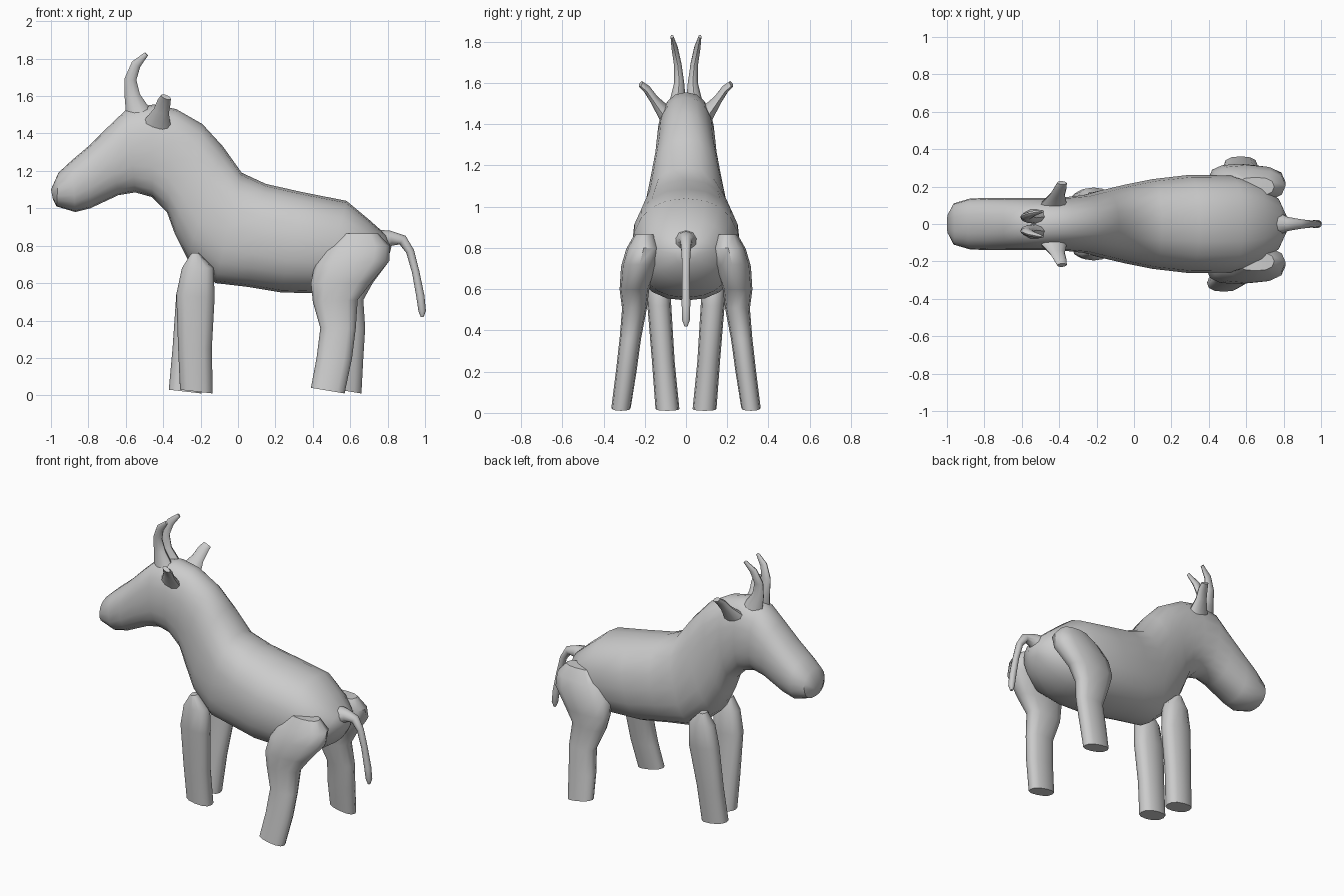
import bpy, bmesh, math
from mathutils import Vector

if "Cube" in bpy.data.objects:
    bpy.data.objects.remove(bpy.data.objects["Cube"])

hide = bpy.data.materials.new("grey hide")
hide.use_nodes = True
hide.diffuse_color = (0.6, 0.6, 0.6, 1)
hide.node_tree.nodes["Principled BSDF"].inputs["Base Color"].default_value = (0.6, 0.6, 0.6, 1)


def loft(name, rings, sides=16, power=2.0):
    """Skin a row of superellipse rings given as (centre, axis u, axis v)."""
    bm = bmesh.new()
    loops = []
    for c, u, v in rings:
        loop = []
        for i in range(sides):
            a = 2 * math.pi * i / sides
            ca, sa = math.cos(a), math.sin(a)
            p = c + u * math.copysign(abs(ca) ** (2 / power), ca)
            loop.append(bm.verts.new(p + v * math.copysign(abs(sa) ** (2 / power), sa)))
        loops.append(loop)
    for a, b in zip(loops, loops[1:]):
        for i in range(sides):
            j = (i + 1) % sides
            bm.faces.new((a[i], a[j], b[j], b[i]))
    bm.faces.new(loops[0][::-1])
    bm.faces.new(loops[-1])
    bmesh.ops.recalc_face_normals(bm, faces=bm.faces)
    mesh = bpy.data.meshes.new(name)
    bm.to_mesh(mesh)
    bm.free()
    mesh.materials.append(hide)
    ob = bpy.data.objects.new(name, mesh)
    bpy.context.collection.objects.link(ob)
    bpy.ops.object.select_all(action="DESELECT")
    ob.select_set(True)
    bpy.context.view_layer.objects.active = ob
    bpy.ops.object.shade_smooth_by_angle(angle=math.radians(45))
    return ob


def span(x1, z1, x2, z2, w, y=0.0):
    """Ring between two outline points in the side profile."""
    a, b = Vector((x1, y, z1)), Vector((x2, y, z2))
    return (a + b) / 2, (a - b) / 2, Vector((0, w, 0))


def tube(name, points, flat=1.0):
    """Tapered tube through (x, y, z, radius) points."""
    pos = [Vector(p[:3]) for p in points]
    rings = []
    for i, p in enumerate(points):
        t = (pos[min(i + 1, len(pos) - 1)] - pos[max(i - 1, 0)]).normalized()
        u = t.cross(Vector((0, 1, 0))).normalized()
        rings.append((pos[i], u * p[3], t.cross(u) * p[3] * flat))
    return loft(name, rings, 10)


# Head, neck and trunk in one skin: crest point, underside point, half width
trunk = [
    (-1.0, 1.10, -0.99, 1.05, .05), (-.96, 1.19, -.97, 1.01, .11),
    (-.89, 1.255, -.87, .98, .135), (-.79, 1.34, -.79, 1.0, .14),
    (-.70, 1.43, -.64, 1.07, .14), (-.59, 1.535, -.55, 1.085, .14),
    (-.45, 1.555, -.46, 1.06, .14), (-.33, 1.53, -.38, .98, .145),
    (-.19, 1.45, -.34, .87, .155), (-.08, 1.33, -.27, .73, .18),
    (.02, 1.19, -.12, .60, .21), (.15, 1.13, .05, .58, .24),
    (.35, 1.085, .23, .55, .262), (.58, 1.04, .45, .545, .26),
    (.70, .94, .62, .56, .22), (.79, .86, .74, .64, .14), (.82, .79, .80, .72, .05),
]
loft("body", [span(*r) for r in trunk], 20, 2.3)

# Legs: front point, back point, half width, distance from centre, stride shift
hind = [
    (.55, .865, .75, .865, .05, .20, 0), (.47, .79, .81, .80, .085, .205, 0),
    (.41, .70, .81, .72, .09, .225, 0), (.39, .60, .71, .60, .072, .25, .01),
    (.40, .50, .64, .51, .06, .25, .03), (.44, .36, .63, .36, .052, .27, .05),
    (.42, .20, .61, .20, .05, .29, .06), (.39, .04, .57, .01, .047, .315, .09),
]
fore = [
    (-.25, .76, -.21, .76, .03, .14, 0), (-.30, .68, -.13, .68, .06, .135, 0),
    (-.33, .54, -.125, .52, .058, .13, 0), (-.32, .25, -.14, .25, .055, .11, -.03),
    (-.31, .03, -.135, .01, .058, .09, -.06),
]
for side, s in (("right", -1), ("left", 1)):
    for part, rows in (("hind_leg", hind), ("front_leg", fore)):
        rings = []
        for x1, z1, x2, z2, w, y, shift in rows:
            d = shift if s > 0 else 0
            rings.append(span(x1 + d, z1, x2 + d, z2, w, s * y))
        loft(f"{side}_{part}", rings, 12, 2.4)

    # Horns curving up and back, with blunt ears behind them
    tube(f"{side}_horn", [
        (-.53, s * .04, 1.50, .07), (-.565, s * .033, 1.60, .042),
        (-.575, s * .04, 1.69, .032), (-.545, s * .055, 1.77, .026),
        (-.49, s * .068, 1.825, .012)], .6)
    tube(f"{side}_ear", [
        (-.43, s * .10, 1.45, .075), (-.41, s * .155, 1.52, .042),
        (-.395, s * .19, 1.57, .036), (-.385, s * .22, 1.595, .028)], .5)

# Drooping tail with a broad root
tube("tail", [
    (.76, 0, .82, .07), (.82, 0, .84, .04), (.88, 0, .83, .028), (.92, 0, .77, .022),
    (.95, 0, .66, .02), (.975, 0, .53, .022), (.985, 0, .45, .02), (.985, 0, .42, .008)])
